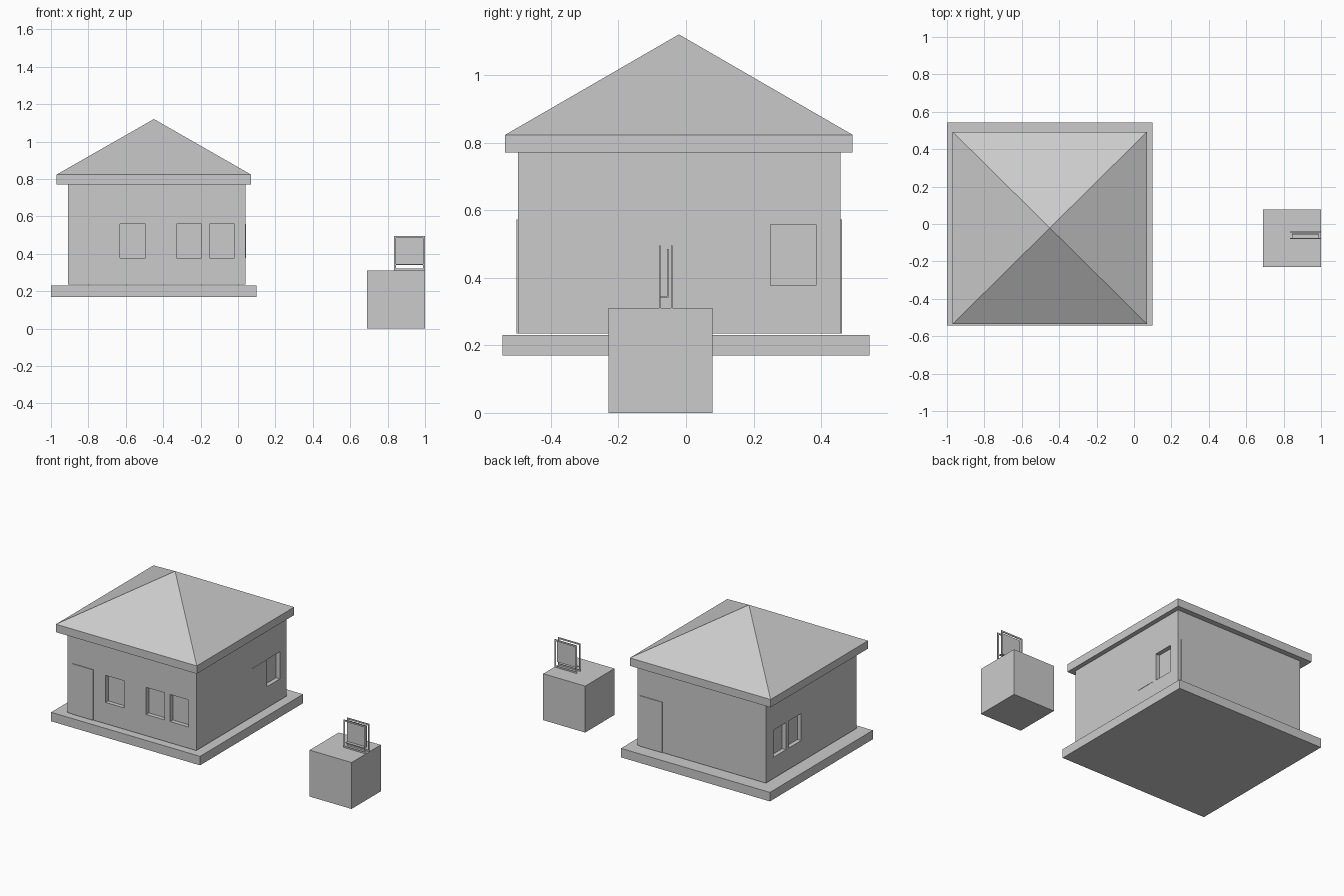
import bpy, bmesh

if "Cube" in bpy.data.objects:
    bpy.data.objects.remove(bpy.data.objects["Cube"])


def add_mesh(name, bm):
    bmesh.ops.recalc_face_normals(bm, faces=bm.faces)
    me = bpy.data.meshes.new(name)
    bm.to_mesh(me)
    bm.free()
    ob = bpy.data.objects.new(name, me)
    bpy.context.collection.objects.link(ob)
    return ob


def add_box(bm, x, y, z):
    vs = bmesh.ops.create_cube(bm, size=1)["verts"]
    for v in vs:
        for i, (a, b) in enumerate((x, y, z)):
            v.co[i] = a if v.co[i] < 0 else b


def boxes(name, *extents):
    bm = bmesh.new()
    for e in extents:
        add_box(bm, *e)
    return add_mesh(name, bm)


def frame_bars(x, y, z, t):
    """Four bars of a rectangular frame in the xz plane."""
    (x0, x1), (z0, z1) = x, z
    return [((x0, x0 + t), y, z), ((x1 - t, x1), y, z),
            ((x0 + t, x1 - t), y, (z0, z0 + t)), ((x0 + t, x1 - t), y, (z1 - t, z1))]


# Main body
WX, WY = (-0.91, 0.04), (-0.497, 0.457)
boxes("foundation", ((-1, 0.10), (-0.543, 0.543), (0.17, 0.23)))
walls = boxes("walls", (WX, WY, (0.235, 0.772)))

# Roof: eave band drawn up to a point
bm = bmesh.new()
add_box(bm, (-0.97, 0.07), (-0.535, 0.493), (0.77, 0.823))
top = max(bm.faces, key=lambda f: f.calc_center_median().z)
new = bmesh.ops.poke(bm, faces=[top])
new["verts"][0].co.z = 1.12
add_mesh("roof", bm)

# Recessed windows in front and side walls
WZ, D = (0.377, 0.558), 0.028
holes = [((x, x + 0.135), (WY[0] - 0.1, WY[0] + D), WZ) for x in (-0.63, -0.33, -0.153)]
holes += [((WX[0] - 0.1, WX[0] + D), (y, y + 0.13), WZ) for y in (0.245, 0.085)]
holes += [((WX[1] - D, WX[1] + 0.1), (0.25, 0.385), WZ)]
cutter = boxes("window_cutter", *holes)
cutter.hide_render = True
cutter.hide_viewport = True
mod = walls.modifiers.new("windows", "BOOLEAN")
mod.operation = "DIFFERENCE"
mod.object = cutter
mod.solver = "EXACT"

# Doors and the flush side window
DZ = (0.235, 0.572)
boxes("front_door", ((-0.877, -0.72), (WY[0] - 0.004, WY[0] + 0.02), DZ))
boxes("back_door", ((-0.145, 0.018), (WY[1] - 0.02, WY[1] + 0.004), DZ))
boxes("side_window", ((WX[1] - 0.02, WX[1] + 0.002), (0.09, 0.23), WZ))

# Separate block with a loose window unit on it
boxes("block", ((0.69, 1.0), (-0.23, 0.078), (0, 0.31)))
boxes("window_outer_frame", *frame_bars((0.835, 1.0), (-0.080, -0.076), (0.31, 0.495), 0.01))
boxes("window_inner_frame", *frame_bars((0.835, 1.0), (-0.045, -0.040), (0.31, 0.495), 0.01))
boxes("window_pane", ((0.845, 0.988), (-0.056, -0.052), (0.342, 0.485)))
boxes("window_sill", ((0.845, 0.988), (-0.076, -0.056), (0.340, 0.344)))
